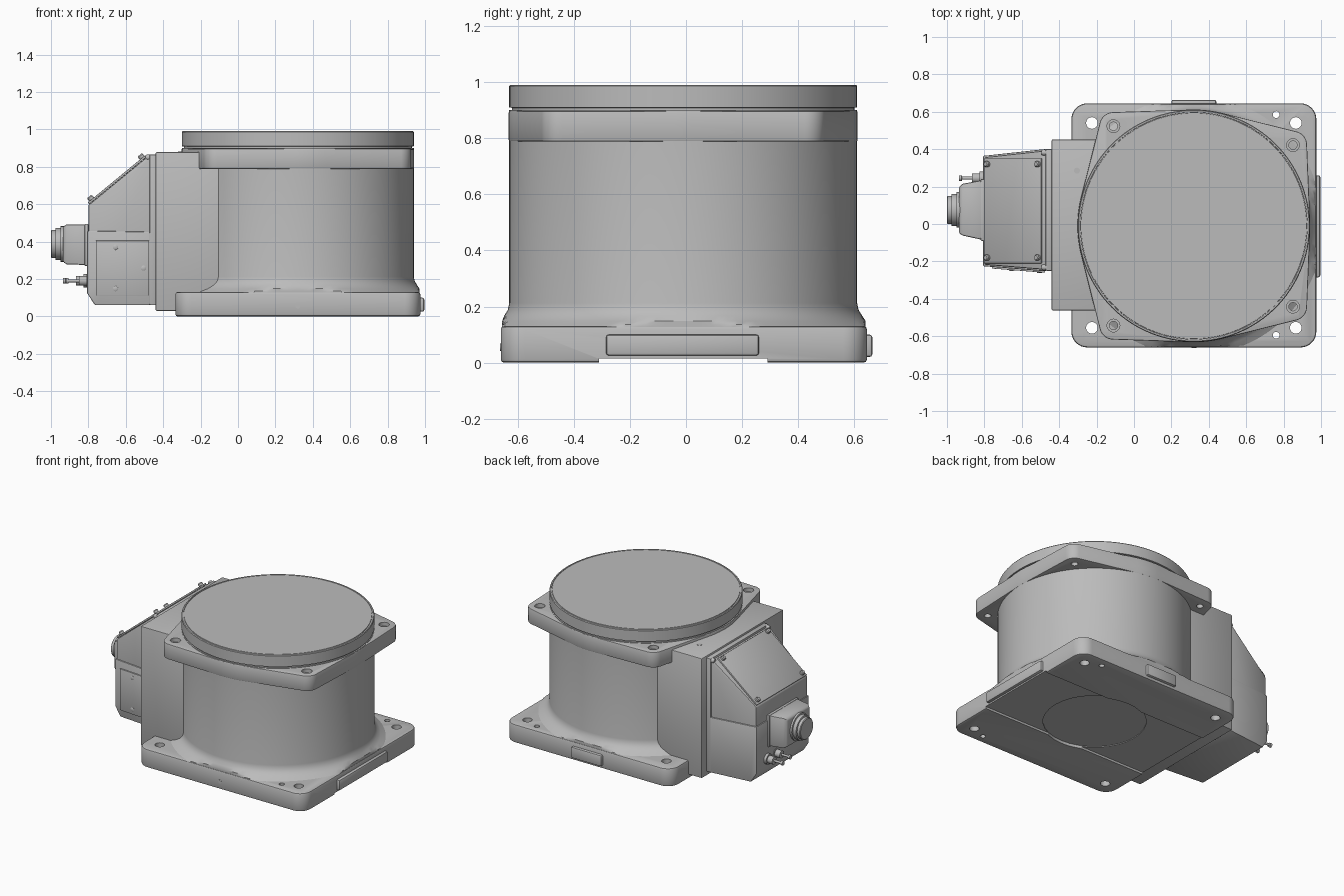
import bpy, bmesh
from math import cos, sin, pi, atan2
from mathutils import Matrix, Vector
from mathutils.geometry import convex_hull_2d

if "Cube" in bpy.data.objects:
    bpy.data.objects.remove(bpy.data.objects["Cube"])

grey = bpy.data.materials.new("machine grey")
grey.use_nodes = True
COLOUR = (0.5, 0.5, 0.5, 1)
grey.diffuse_color = COLOUR
bsdf = next(n for n in grey.node_tree.nodes if n.type == "BSDF_PRINCIPLED")
bsdf.inputs["Base Color"].default_value = COLOUR
bsdf.inputs["Roughness"].default_value = 0.6

CX, CY, R = 0.32, -0.01, 0.62          # axis and radius of the round body
X0, X1, Y0, Y1 = -0.335, 0.975, -0.66, 0.645   # base plate limits


def finish(name, bm, bevel=0, cutter=None):
    """Turn a bmesh into a shaded object, with optional bevel and cuts."""
    bmesh.ops.recalc_face_normals(bm, faces=bm.faces)
    mesh = bpy.data.meshes.new(name)
    bm.to_mesh(mesh)
    bm.free()
    mesh.materials.append(grey)
    ob = bpy.data.objects.new(name, mesh)
    bpy.context.collection.objects.link(ob)
    bpy.ops.object.select_all(action="DESELECT")
    bpy.context.view_layer.objects.active = ob
    ob.select_set(True)
    if bevel:
        mod = ob.modifiers.new("bevel", "BEVEL")
        mod.width, mod.segments = bevel, 2
        mod.limit_method, mod.angle_limit = "ANGLE", 0.6
        bpy.ops.object.modifier_apply(modifier="bevel")
    for cut in cutter or []:
        mod = ob.modifiers.new("cut", "BOOLEAN")
        mod.operation, mod.solver, mod.object = "DIFFERENCE", "EXACT", cut
        bpy.ops.object.modifier_apply(modifier="cut")
        bpy.data.objects.remove(cut)
    bpy.ops.object.shade_smooth_by_angle(angle=0.55)
    return ob


def loft(name, rings, **kw):
    """Skin a list of equal-length closed rings and cap both ends."""
    bm = bmesh.new()
    rows = [[bm.verts.new(p) for p in ring] for ring in rings]
    n = len(rows[0])
    for a, b in zip(rows, rows[1:]):
        for i in range(n):
            bm.faces.new((a[i], a[(i + 1) % n], b[(i + 1) % n], b[i]))
    bm.faces.new(rows[0])
    bm.faces.new(rows[-1])
    return finish(name, bm, **kw)


def slab(name, outline, z0, z1, **kw):
    return loft(name, [[(x, y, z) for x, y in outline] for z in (z0, z1)], **kw)


def box(name, x0, x1, y0, y1, z0, z1, **kw):
    return slab(name, [(x0, y0), (x1, y0), (x1, y1), (x0, y1)], z0, z1, **kw)


def circle(x, y, r, n=32):
    return [(x + r * cos(2 * pi * i / n), y + r * sin(2 * pi * i / n)) for i in range(n)]


def turned(name, origin, axis, profile, n=32, **kw):
    """Lathe a (radius, distance) profile along an axis from an origin."""
    m = Matrix.Translation(origin) @ Vector(axis).to_track_quat("Z", "Y").to_matrix().to_4x4()
    return loft(name, [[m @ Vector((x, y, d)) for x, y in circle(0, 0, r, n)]
                       for r, d in profile], **kw)


def screw(name, at, axis, r=0.014, length=0.02):
    return turned(name, at, axis, [(r, 0), (r, length * 0.7), (r * 0.7, length)], 16)


def drill(holes, z0, z1):
    """One cutter mesh holding several vertical drills (x, y, radius)."""
    bm = bmesh.new()
    for x, y, r in holes:
        bmesh.ops.create_cone(bm, cap_ends=True, segments=32, radius1=r, radius2=r, depth=z1 - z0,
                              matrix=Matrix.Translation((x, y, (z0 + z1) / 2)))
    ob = finish("hole_cutter", bm)
    ob.hide_render = True
    return ob


# Base plate: rounded square with mounting holes and a relieved underside
def rounded(x0, x1, y0, y1, r, n=8):
    pts = []
    for k, (x, y) in enumerate([(x1 - r, y1 - r), (x0 + r, y1 - r), (x0 + r, y0 + r), (x1 - r, y0 + r)]):
        pts += [(x + r * cos((k + i / n) * pi / 2), y + r * sin((k + i / n) * pi / 2)) for i in range(n + 1)]
    return pts


base_holes = [(x, y, 0.031) for x in (-0.225, 0.865) for y in (0.54, -0.555)]
base_holes += [(0.76, 0.585, 0.018), (0.76, -0.595, 0.018)]
channel = box("channel_cutter", -0.5, 1.1, -0.31, 0.29, -0.1, 0.015)
channel.hide_render = True
slab("base_plate", rounded(X0, X1, Y0, Y1, 0.085), 0, 0.13, bevel=0.012,
     cutter=[drill(base_holes, -0.1, 0.3), channel, drill([(CX, CY, 0.33)], -0.1, 0.02)])
box("side_pad", 0.95, 0.996, -0.285, 0.26, 0.025, 0.1, bevel=0.01)
box("back_pad", 0.2, 0.44, 0.62, 0.664, 0.02, 0.1, bevel=0.01)
turned("base_plug", (CX, Y0 + 0.005, 0.055), (0, -1, 0), [(0.013, 0), (0.013, 0.007)], 20)

# Round body with a flared foot trimmed to the base edges
foot = [(0.70, 0.125), (0.685, 0.135), (0.66, 0.148), (0.638, 0.167), (0.625, 0.188), (R, 0.212), (R, 0.9)]
loft("round_body", [[(min(max(x, X0 + 0.005), X1 - 0.005), min(max(y, Y0 + 0.005), Y1 - 0.005), z)
                     for x, y in circle(CX, CY, r, 128)] for r, z in foot])

# Upper flange: hull around the body and four bolt lugs
lugs = [(x, CY + s * y) for x, y in ((-0.11, 0.533), (0.85, 0.432)) for s in (1, -1)]
cloud = circle(CX, CY, R + 0.002, 128)
for x, y in lugs:
    cloud += circle(x, y, 0.075, 40)
outline = [cloud[i] for i in convex_hull_2d([Vector(p) for p in cloud])]
slab("upper_flange", outline, 0.788, 0.897, bevel=0.006,
     cutter=[drill([(x, y, 0.022) for x, y in lugs], 0.6, 1.1),
             drill([(x, y, 0.034) for x, y in lugs], 0.87, 1.1)])

# Turntable disc with a fine groove near its rim
turned("turntable", (CX, CY, 0), (0, 0, 1),
       [(0.61, 0.895), (0.61, 0.908), (R, 0.91), (R, 0.985), (0.616, 0.99), (0.608, 0.99),
        (0.607, 0.986), (0.604, 0.986), (0.603, 0.99)], 128)

# Side housing joining the body to the connector box
box("side_housing", -0.44, 0.1, -0.462, 0.452, 0.03, 0.878, bevel=0.006)
turned("housing_plug", (-0.305, 0.285, 0.875), (0, 0, 1), [(0.016, 0), (0.016, 0.006)], 20)
box("gasket_plate", -0.473, -0.435, -0.25, 0.4, 0.06, 0.865, bevel=0.004)


# Connector box: side profile tapered in width away from the body
def tapered(name, profile, grow=0, **kw):
    def edge(x, inner, outer):
        t = (x + 0.8) / 0.33
        return outer + (inner - outer) * t
    return loft(name, [[(x, edge(x, -0.245, -0.218) - grow, z) for x, z in profile],
                       [(x, edge(x, 0.393, 0.357) + grow, z) for x, z in profile]], **kw)


tapered("connector_box", [(-0.46, 0.065), (-0.765, 0.065), (-0.8, 0.13), (-0.8, 0.595), (-0.49, 0.85), (-0.46, 0.85)],
        bevel=0.008)
tapered("lower_cover", [(-0.47, 0.06), (-0.765, 0.06), (-0.807, 0.125), (-0.807, 0.458), (-0.47, 0.452)],
        0.008, bevel=0.006)

# Sloping lid with corner screws
lean = Vector((-0.255, 0, 0.31)).normalized()
lid = [(-0.795, 0.6), (-0.49, 0.851)]
ring = [(x, y, z) for (x, z), ys in zip(lid, ((-0.21, 0.35), (0.35, -0.21))) for y in ys]
loft("sloping_lid", [ring, [Vector(p) + lean * 0.012 for p in ring]], bevel=0.003)
for x, z in ((-0.775, 0.617), (-0.505, 0.839)):
    for y in (0.32, -0.18):
        screw("lid_screw", Vector((x, y, z)) + lean * 0.01, lean, 0.016, 0.022)

# Screws fixing the connector box to the housing
for z in (0.085, 0.435, 0.85):
    for y in (0.382, -0.232):
        screw("box_screw", (-0.465, y, z), (-1, 0, 0), 0.016, 0.03)

# Access plates on both flanks, with three screws each
for side, inner, outer in ((-1, -0.255, -0.229), (1, 0.403, 0.367)):
    def flank(x, off):
        return outer + (inner - outer) * (x + 0.8) / 0.33 + side * off
    corners = [(-0.76, 0.112), (-0.475, 0.112), (-0.475, 0.405), (-0.76, 0.405)]
    if side < 0:
        loft("access_plate", [[(x, flank(x, o), z) for x, z in corners] for o in (-0.01, 0.006)], bevel=0.002)
        for x, z in ((-0.655, 0.37), (-0.505, 0.258), (-0.655, 0.148)):
            screw("plate_screw", (x, flank(x, 0.002), z), (0, side, 0), 0.014, 0.008)

# Main connector: mounting plate, tapered shell and round coupling
box("connector_plate", -0.82, -0.8, -0.09, 0.24, 0.27, 0.495, bevel=0.005)


def section(x, y0, y1, z0, z1):
    return [(x, y0, z0), (x, y1, z0), (x, y1, z1), (x, y0, z1)]


loft("connector_shell", [section(-0.81, -0.085, 0.235, 0.275, 0.492), section(-0.915, -0.062, 0.215, 0.278, 0.492),
                         section(-0.935, -0.05, 0.2, 0.29, 0.48)], bevel=0.008)
turned("connector_coupling", (-0.93, 0.075, 0.387), (-1, 0, 0),
       [(0.095, 0), (0.095, 0.018), (0.085, 0.02), (0.085, 0.045), (0.075, 0.047), (0.075, 0.066), (0.07, 0.07)], 40)

# Two small fluid fittings below the connector
for y, reach in ((0.245, 0), (0.14, 0.015)):
    turned("fitting", (-0.79 + reach, y, 0.19), (-1, 0, 0),
           [(0.036, 0), (0.036, 0.035), (0.026, 0.036), (0.026, 0.075), (0.008, 0.076),
            (0.008, 0.13), (0.015, 0.131), (0.015, 0.145)], 24)
